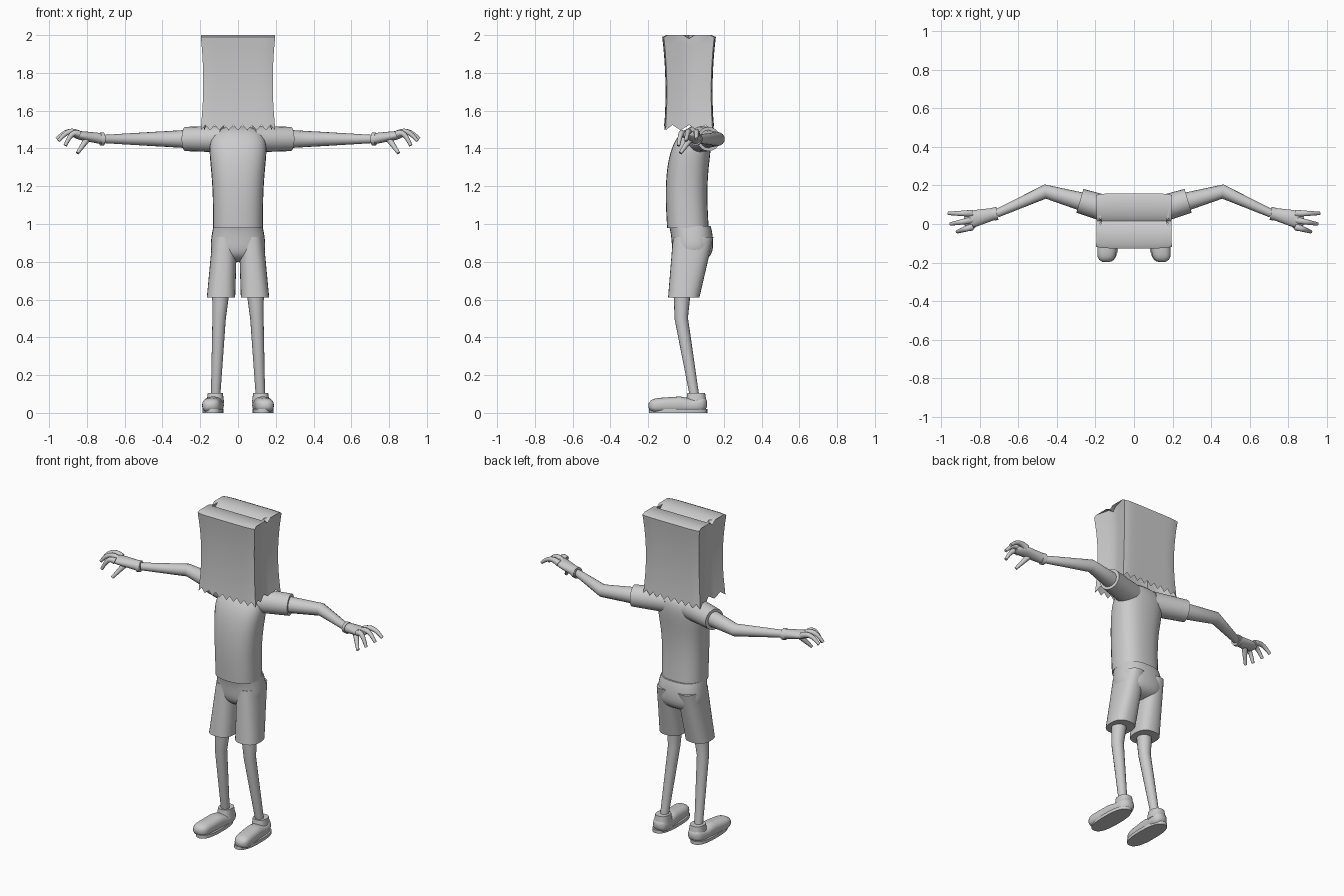
import bpy, bmesh, math
from mathutils import Vector

default_cube = bpy.data.objects.get("Cube")
if default_cube:
    bpy.data.objects.remove(default_cube, do_unlink=True)

colour = (0.6, 0.6, 0.6, 1)
grey = bpy.data.materials.new("plain grey")
grey.use_nodes = True
grey.diffuse_color = colour
grey.node_tree.nodes["Principled BSDF"].inputs["Base Color"].default_value = colour
parts = []


def skin(name, rings, mirror=False, capped=True):
    """Bridge equal rings of points into one object."""
    bm = bmesh.new()
    loops = [[bm.verts.new(point) for point in ring] for ring in rings]
    for lower, upper in zip(loops, loops[1:]):
        for i in range(len(lower)):
            bm.faces.new((lower[i - 1], lower[i], upper[i], upper[i - 1]))
    if capped:
        bm.faces.new(loops[0])
        bm.faces.new(loops[-1])
    bmesh.ops.remove_doubles(bm, verts=bm.verts, dist=0.0002)
    bmesh.ops.recalc_face_normals(bm, faces=bm.faces)
    mesh = bpy.data.meshes.new(name)
    bm.to_mesh(mesh)
    bm.free()
    mesh.materials.append(grey)
    part = bpy.data.objects.new(name, mesh)
    bpy.context.collection.objects.link(part)
    if mirror:
        part.modifiers.new("Mirror", 'MIRROR')
    parts.append(part)


def squircle(angle, power):
    """Point on a unit superellipse."""
    def bend(value):
        return math.copysign(abs(value) ** (2 / power), value)
    return bend(math.cos(angle)), bend(math.sin(angle))


def loft(name, axis, rule, steps=16, power=2.5, mirror=False):
    """Rule maps t in [0, 1] to a section centre and its two radii."""
    rings = []
    for step in range(steps + 1):
        centre, first, second = rule(step / steps)
        ring = []
        for i in range(28):
            a, b = squircle(math.tau * i / 28, power)
            a, b = a * first, b * second
            offset = {'x': (0, a, b), 'y': (a, 0, b), 'z': (a, b, 0)}[axis]
            ring.append(Vector(centre) + Vector(offset))
        rings.append(ring)
    skin(name, rings, mirror)


def tube(name, path, start_radius, end_radius, sides=16):
    """Mirrored round tube with an evenly changing radius."""
    rings = []
    last = len(path) - 1
    for k, centre in enumerate(path):
        along = (path[min(k + 1, last)] - path[max(k - 1, 0)]).normalized()
        side = along.cross(Vector((0, 1, 0))).normalized()
        up = side.cross(along)
        radius = start_radius + (end_radius - start_radius) * k / last
        angles = [math.tau * i / sides for i in range(sides)]
        rings.append([centre + radius * (math.cos(a) * side + math.sin(a) * up) for a in angles])
    skin(name, rings, mirror=True)


def dome(t, power):
    """Full width for most of the way, rounding off as t nears one."""
    return math.sqrt(1 - 0.9 * abs(t) ** power)


# Paper bag: flat front and back, folded sides, creased top, jagged hem
def bag_outline(teeth=8, folds=6):
    half = []
    for i in range(2 * teeth):
        u = i / teeth - 1
        half.append((u, 0.06 * u ** 8 - 1))
    for i in range(folds):
        v = 2 * i / folds - 1
        half.append((0.85 + 0.15 * abs(v), max(v, -0.94)))
    return half + [(-u, -v) for u, v in half]


def bag_ring(z, width, depth, tooth=0):
    return [(u * width, v * depth + 0.016, z + (tooth if i % 2 else -tooth))
            for i, (u, v) in enumerate(bag_outline())]


bag_rings = []
bag_steps = 12
for step in range(bag_steps + 1):
    t = step / bag_steps
    flare = (2 * t - 1) ** 2
    bag_rings.append(bag_ring(z=1.51 + 0.48 * t,
                              width=0.184 + 0.013 * flare,
                              depth=0.12 + 0.01 * t + 0.012 * flare,
                              tooth=0 if step else 0.014))
crown_width = 0.195
for height, depth in ((2, 0.12), (2, 0.03), (1.98, 0)):
    bag_rings.append(bag_ring(height, crown_width, depth))
skin("paper_bag", bag_rings, capped=False)


# Shirt
def shirt_section(t):
    shoulder = dome(t, power=8)
    centre = (0, 0.01 + 0.05 * t ** 3 - 0.01 * math.sin(math.pi * t), 0.98 + 0.535 * t)
    return centre, (0.132 + 0.06 * t ** 3) * shoulder, 0.11 * shoulder


loft("shirt_body", 'z', shirt_section, steps=24)

arm_height = 1.45
collar = Vector((0.08, 0.06, arm_height))
cuff = Vector((0.28, 0.12, arm_height))
tube("shirt_sleeves", [collar, collar.lerp(cuff, 0.5), cuff], 0.071, 0.064, sides=20)


# Shorts
def waist_section(t):
    seat = dome(1 - t, power=6)
    centre = (0, 0.035 - 0.015 * t ** 4, 0.8 + 0.19 * t)
    return centre, (0.15 - 0.02 * t * t) * seat, 0.11 * seat


def shorts_leg_section(t):
    centre = (0.09 - 0.02 * t, 0.05 * t - 0.012, 0.61 + 0.32 * t)
    return centre, 0.075 - 0.01 * t, 0.083 + 0.024 * t


loft("shorts_waist", 'z', waist_section)
loft("shorts_legs", 'z', shorts_leg_section, steps=8, mirror=True)

# Bare arms and legs
elbow = Vector((0.46, 0.168, arm_height))
wrist = Vector((0.71, 0.055, arm_height))
tube("arms", [collar.lerp(cuff, 0.6), elbow, wrist], 0.052, 0.022)

hip = Vector((0.09, -0.02, 0.66))
knee = Vector((0.1, -0.025, 0.5))
ankle = Vector((0.12, 0.05, 0.06))
tube("legs", [hip, knee, ankle], 0.047, 0.024)


# Hands
def palm_section(t):
    knuckles = dome(t, power=8)
    centre = wrist + Vector((0.17 * t, -0.04 * t, 0.025 * t))
    return centre, (0.03 + 0.022 * t) * knuckles, (0.03 - 0.008 * t) * knuckles


def finger(name, root, tip, arch):
    joints = []
    for step in range(9):
        t = step / 8
        joints.append(root.lerp(tip, t) + Vector((0, 0, arch * math.sin(math.pi * t))))
    tube(name, joints, 0.019, 0.009, sides=10)


loft("palms", 'x', palm_section, power=2, mirror=True)
tube("wrist_rims", [wrist, wrist + Vector((0.02, -0.005, 0))], 0.034, 0.034)

palm = wrist + Vector((0.13, -0.035, 0.025))
spread = Vector((0, 0.035, 0))
finger("outer_fingers", palm + spread, Vector((0.96, 0.055, 1.45)), arch=0.025)
finger("middle_fingers", palm, Vector((0.95, 0, 1.44)), arch=0.03)
finger("inner_fingers", palm - spread, Vector((0.915, -0.04, 1.415)), arch=0.03)
finger("thumbs", wrist.lerp(palm, 0.6), Vector((0.85, -0.03, 1.375)), arch=0)


# Shoes
def shoe_section(t):
    rounding = dome(2 * t - 1, power=8)
    half_height = 0.038 + 0.01 * math.cos(math.pi * min(2 * t, 1)) ** 2 * (1 - t)
    centre = (0.12 + 0.025 * t, 0.112 - 0.31 * t, half_height)
    return centre, 0.05 * rounding, half_height * rounding


def collar_section(t):
    return (0.12, 0.054, 0.05 + 0.055 * t), 0.047 - 0.007 * t, 0.055 - 0.008 * t


def sole_section(t):
    return (0.132, -0.042, 0.02 * t), 0.056, 0.155


loft("shoe_uppers", 'y', shoe_section, steps=24, mirror=True)
loft("shoe_collars", 'z', collar_section, steps=2, mirror=True)
loft("shoe_soles", 'z', sole_section, steps=1, mirror=True)

# Smooth shading with sharp rims
bpy.ops.object.select_all(action='DESELECT')
for part in parts:
    part.select_set(True)
bpy.context.view_layer.objects.active = parts[0]
bpy.ops.object.shade_smooth_by_angle(angle=math.radians(42))
